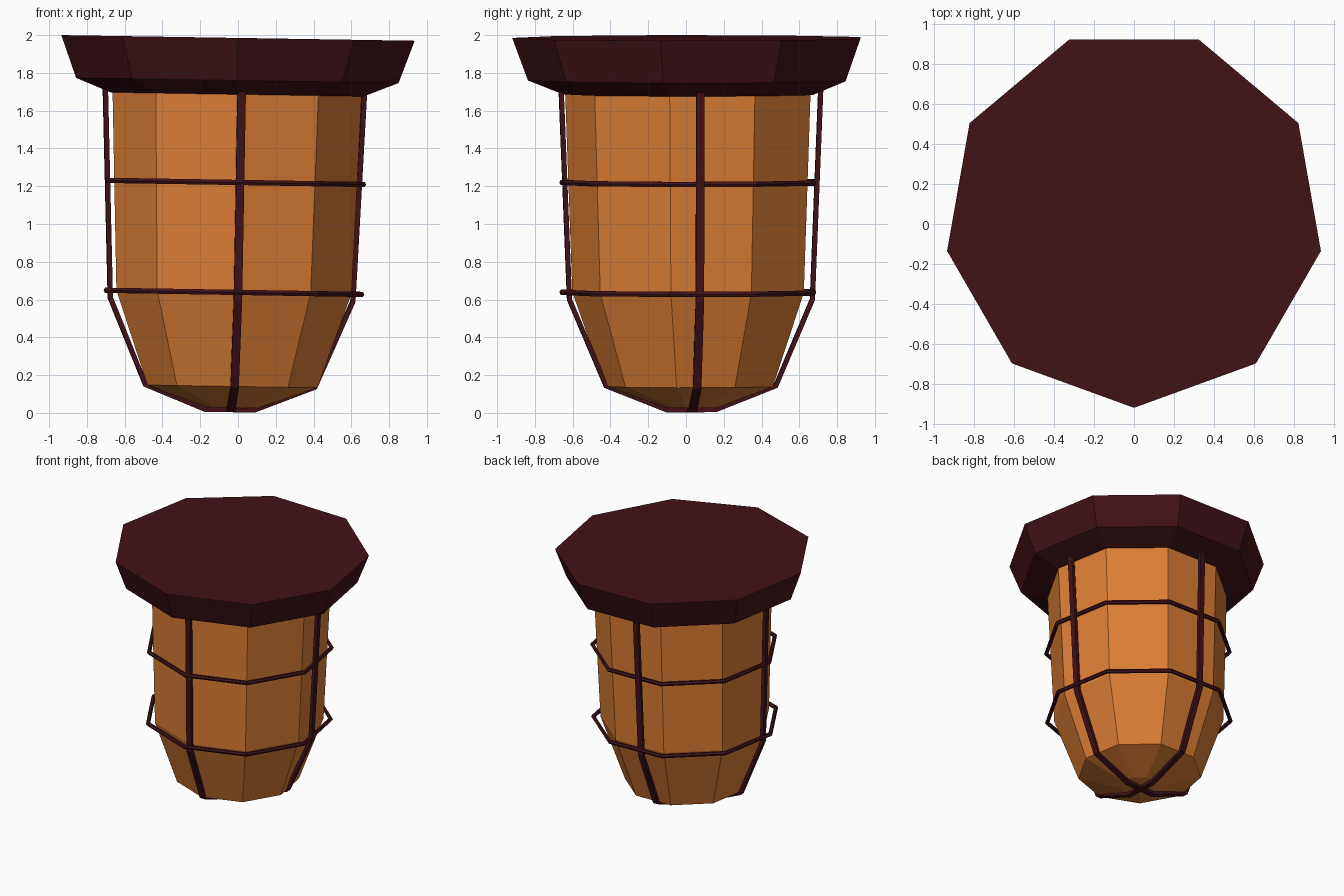
import bpy, bmesh, math
from mathutils import Matrix, Vector

if "Cube" in bpy.data.objects:
    bpy.data.objects.remove(bpy.data.objects["Cube"])

PIVOT = Vector((0, 0.03, 1.985))
# whole lamp leans very slightly about the y axis
LEAN = (Matrix.Translation(PIVOT) @ Matrix.Rotation(0.016, 4, 'Y')
        @ Matrix.Translation((0, 0, -PIVOT.z)))


def material(name, color):
    m = bpy.data.materials.new(name)
    m.diffuse_color = color
    m.use_nodes = True
    m.node_tree.nodes["Principled BSDF"].inputs["Base Color"].default_value = m.diffuse_color
    return m


METAL = material("dark_red_metal", (0.055, 0.006, 0.009, 1))
GLASS = material("amber_glass", (0.72, 0.21, 0.035, 1))


def finish(name, bm, mat):
    bmesh.ops.remove_doubles(bm, verts=bm.verts, dist=1e-5)
    bmesh.ops.recalc_face_normals(bm, faces=bm.faces)
    bm.transform(LEAN)
    mesh = bpy.data.meshes.new(name)
    bm.to_mesh(mesh)
    bm.free()
    mesh.materials.append(mat)
    ob = bpy.data.objects.new(name, mesh)
    bpy.context.collection.objects.link(ob)


def lathe(name, profile, mat, closed=False, sides=9):
    """Nine-sided turned shape with one corner facing the front."""
    bm = bmesh.new()
    rings = []
    for r, z in profile:
        if r == 0:
            rings.append([bm.verts.new((0, 0, z))] * sides)
        else:
            angles = [2 * math.pi * i / sides for i in range(sides)]
            rings.append([bm.verts.new((r * math.sin(a), -r * math.cos(a), z)) for a in angles])
    pairs = list(zip(rings, rings[1:]))
    if closed:
        pairs.append((rings[-1], rings[0]))
    for a, b in pairs:
        for i in range(sides):
            j = (i + 1) % sides
            quad = list(dict.fromkeys((a[i], a[j], b[j], b[i])))
            bm.faces.new(quad)
    if not closed:
        for ring in (rings[0], rings[-1]):
            if ring[0] is not ring[1]:
                bm.faces.new(ring)
    finish(name, bm, mat)


def arch(name, half, angle, width=0.044, thick=0.026):
    """Flat bar bent along a mirrored half path, under the glass."""
    path = [Vector(p) for p in half] + [Vector((-x, z)) for x, z in reversed(half)]
    bm = bmesh.new()
    rings = []
    for i, p in enumerate(path):
        d1 = (p - path[max(i - 1, 0)]).normalized()
        d2 = (path[min(i + 1, len(path) - 1)] - p).normalized()
        t = (d1 + d2).normalized()
        n = Vector((-t.y, t.x)) * thick / 2
        rings.append([bm.verts.new((p.x + s * n.x, w * width / 2, p.y + s * n.y))
                      for s, w in ((1, 1), (1, -1), (-1, -1), (-1, 1))])
    for a, b in zip(rings, rings[1:]):
        for i in range(4):
            j = (i + 1) % 4
            bm.faces.new((a[i], a[j], b[j], b[i]))
    bm.faces.new(rings[0])
    bm.faces.new(rings[-1])
    bm.transform(Matrix.Translation((-0.012, -0.004, 0)) @ Matrix.Rotation(angle, 4, 'Z'))
    finish(name, bm, METAL)


# cap
lathe("cap", [(0.95, 1.985), (0.867, 1.76), (0.68, 1.686)], METAL)

# glass bowl
lathe("glass", [(0.67, 1.70), (0.632, 0.64), (0.457, 0.14), (0.14, 0.028), (0, 0.022)], GLASS)

# cage hoops
for name, z in (("upper_hoop", 1.22), ("lower_hoop", 0.638)):
    section = [(0.685 + 0.016 * math.cos(k * math.pi / 3), z + 0.016 * math.sin(k * math.pi / 3))
               for k in range(6)]
    lathe(name, section, METAL, closed=True)

# cage bars: two crossing arches
HALF = [(0.688, 1.71), (0.644, 0.6), (0.45, 0.142), (0.13, 0.016)]
arch("side_arch", HALF, math.radians(4.2))
arch("front_arch", HALF, math.radians(93))
